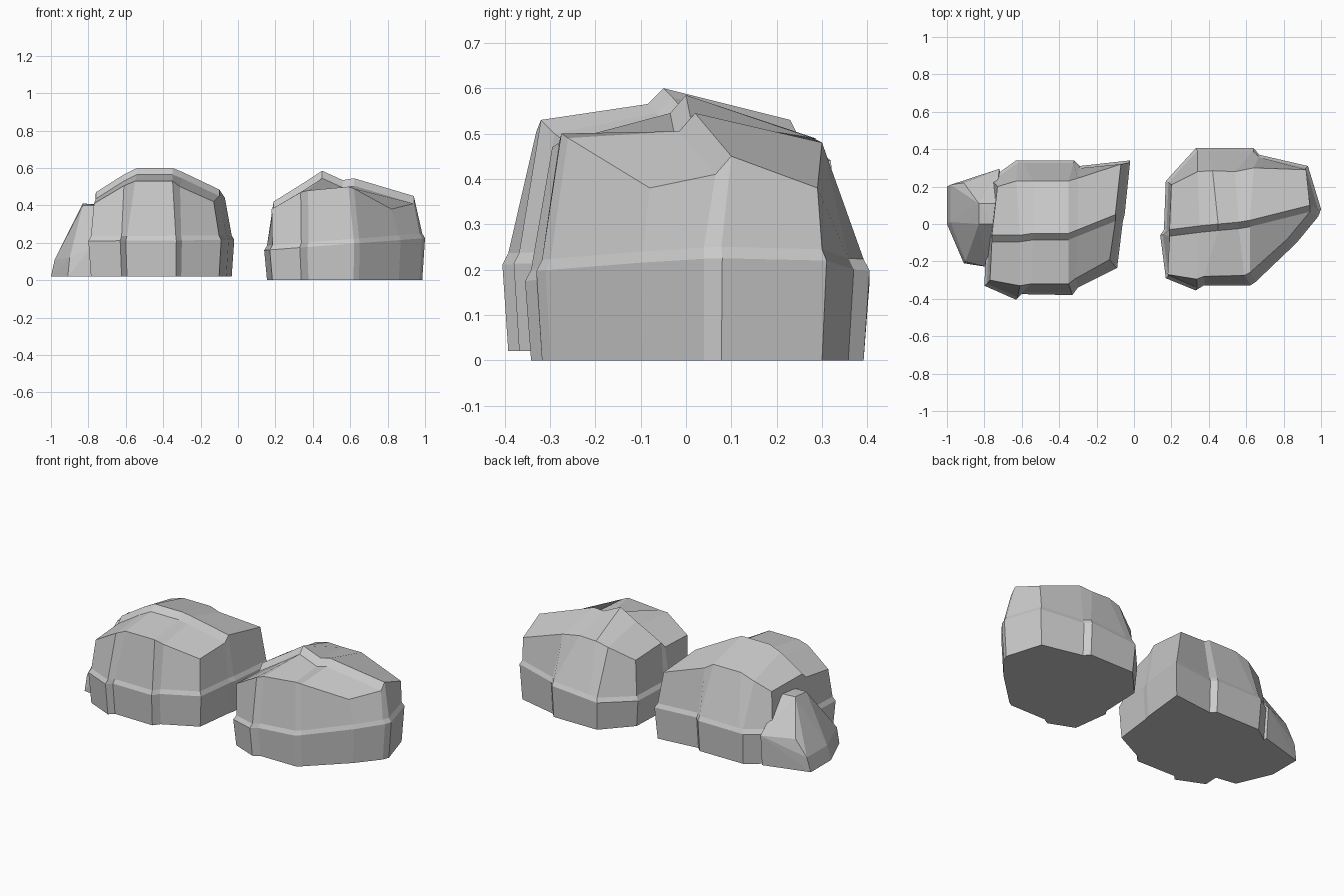
import bpy, bmesh

if "Cube" in bpy.data.objects:
    bpy.data.objects.remove(bpy.data.objects["Cube"])


def finish(name, bm):
    bmesh.ops.recalc_face_normals(bm, faces=bm.faces[:])
    mesh = bpy.data.meshes.new(name)
    bm.to_mesh(mesh)
    bm.free()
    obj = bpy.data.objects.new(name, mesh)
    bpy.context.collection.objects.link(obj)
    return obj


def boulder(name, front, ridge, back, seam, z_base, z_left, z_right, drop):
    """Crown grid (front, step, ridge, back rows) lofted down over a seam to the base."""
    bm = bmesh.new()
    step = [(x, y - 0.035, z - drop) for x, y, z in ridge]
    grid = [[bm.verts.new(p) for p in row] for row in (front, step, ridge, back)]
    n = len(front)
    for lo, hi in zip(grid, grid[1:]):
        for i in range(n - 1):
            bm.faces.new((lo[i], lo[i + 1], hi[i + 1], hi[i]))

    # Rings below the crown, all matching its border
    border = grid[0] + [grid[1][-1], grid[2][-1]] + grid[3][::-1] + [grid[2][0], grid[1][0]]
    xs, ys = [p[0] for p in seam], [p[1] for p in seam]
    cx, cy = (min(xs) + max(xs)) / 2, (min(ys) + max(ys)) / 2

    def ring(scale, height):
        return [bm.verts.new((cx + (x - cx) * scale, cy + (y - cy) * scale, height(x)))
                for x, y in seam]

    def seam_z(x):
        return z_left + (z_right - z_left) * (x - min(xs)) / (max(xs) - min(xs))

    rings = [border,
             ring(0.965, lambda x: seam_z(x) + 0.025),
             ring(1.0, seam_z),
             ring(0.965, lambda x: z_base)]
    for a, b in zip(rings, rings[1:]):
        for i in range(len(a)):
            j = (i + 1) % len(a)
            bm.faces.new((a[i], a[j], b[j], b[i]))
    bm.faces.new(rings[-1])
    return finish(name, bm)


# Left boulder
boulder(
    "left_boulder",
    front=[(-.77, -.30, .41), (-.61, -.33, .505), (-.55, -.32, .53),
           (-.35, -.32, .53), (-.31, -.29, .50), (-.13, -.19, .42)],
    ridge=[(-.76, -.06, .47), (-.61, -.06, .565), (-.54, -.05, .60),
           (-.35, -.05, .60), (-.30, -.03, .58), (-.10, .05, .485)],
    back=[(-.73, .20, .45), (-.63, .23, .50), (-.54, .23, .53),
          (-.35, .23, .53), (-.30, .245, .50), (-.07, .32, .44)],
    seam=[(-.80, -.33), (-.63, -.405), (-.60, -.375), (-.33, -.38), (-.30, -.34), (-.09, -.235),
          (-.06, .01), (-.05, .05),
          (-.02, .34), (-.29, .31), (-.32, .34), (-.60, .34), (-.63, .34), (-.77, .24),
          (-.78, -.05), (-.79, -.09)],
    z_base=0.02, z_left=0.21, z_right=0.215, drop=0.035)

# Right boulder
boulder(
    "right_boulder",
    front=[(.18, -.27, .38), (.335, -.295, .47), (.375, -.28, .48),
           (.59, -.275, .50), (.62, -.26, .49), (.82, -.08, .38)],
    ridge=[(.19, -.03, .42), (.35, -.01, .52), (.45, 0, .585),
           (.56, .01, .535), (.62, .02, .545), (.94, .10, .45)],
    back=[(.20, .21, .40), (.34, .28, .47), (.42, .285, .49),
          (.54, .28, .49), (.64, .30, .48), (.92, .29, .38)],
    seam=[(.17, -.29), (.33, -.355), (.37, -.33), (.62, -.33), (.65, -.31), (.87, -.10),
          (.985, .04), (1.0, .08),
          (.93, .31), (.67, .37), (.64, .405), (.38, .405), (.33, .405), (.17, .23),
          (.16, -.03), (.14, -.06)],
    z_base=0.0, z_left=0.16, z_right=0.225, drop=0.04)

# Small rock leaning on the left boulder
bm = bmesh.new()
for p in [(-1.0, .20, .02), (-1.0, 0, .02), (-.91, -.21, .02), (-.75, -.235, .02),
          (-.68, .10, .02), (-.72, .28, .02),
          (-.98, .21, .11), (-.98, .01, .11), (-.90, -.20, .12), (-.78, -.23, .18),
          (-.91, .02, .22), (-.91, .22, .21), (-.72, .295, .21),
          (-.83, .11, .41), (-.83, 0, .40), (-.74, .11, .405), (-.74, 0, .40)]:
    bm.verts.new(p)
bmesh.ops.convex_hull(bm, input=bm.verts[:])
finish("small_rock", bm)
